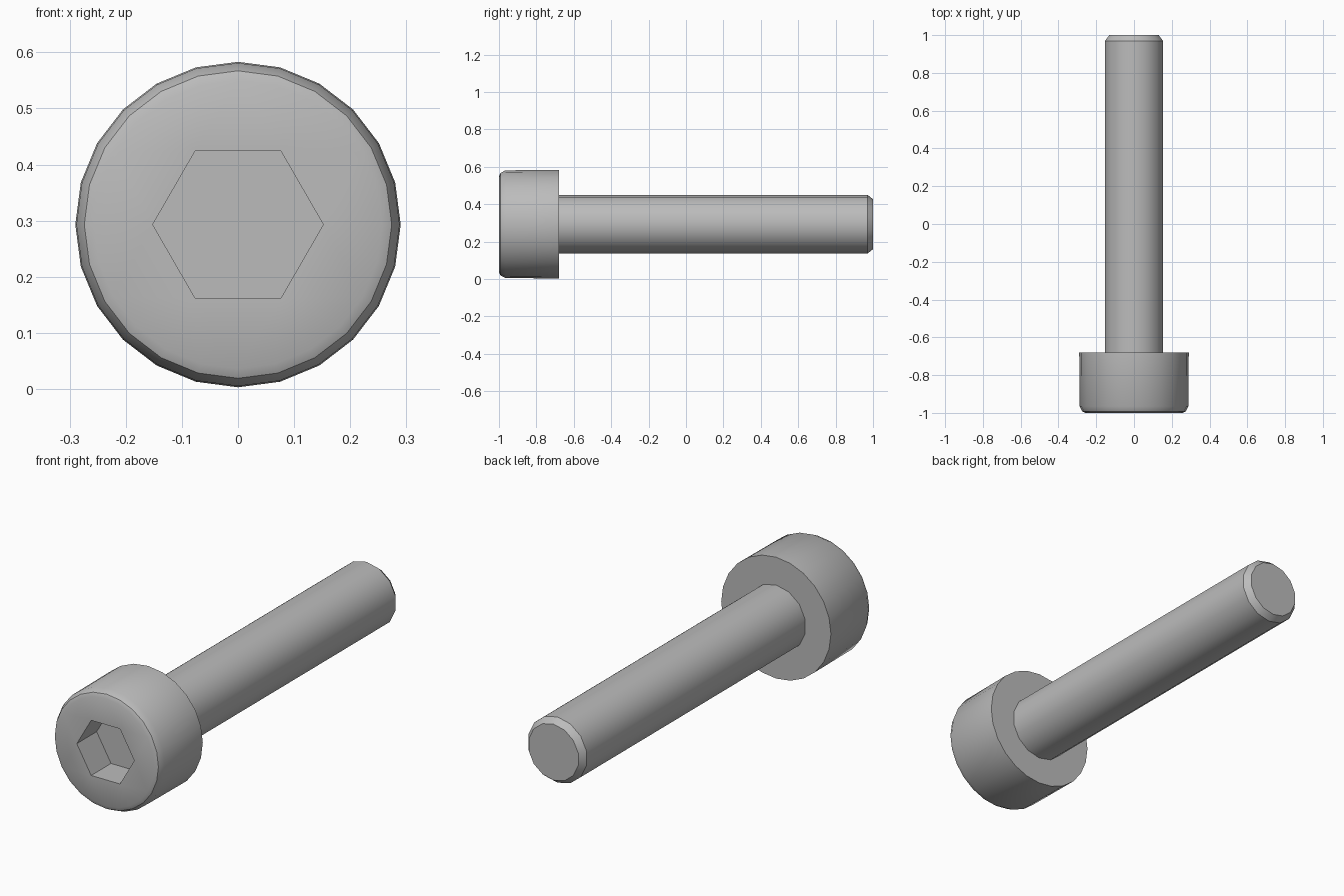
import bpy, bmesh, math

AXIS_Z = 0.293      # height of the screw's axis

cube = bpy.data.objects.get("Cube")
if cube:
    bpy.data.objects.remove(cube, do_unlink=True)

steel = bpy.data.materials.new("grey steel")
steel.use_nodes = True
colour = (0.5, 0.5, 0.5, 1)
steel.diffuse_color = colour
steel.node_tree.nodes["Principled BSDF"].inputs["Base Color"].default_value = colour


def ring(bm, y, radius, sides, turn=0.0):
    """Closed loop of edges around the y axis."""
    angles = [turn + math.tau * i / sides for i in range(sides)]
    verts = [bm.verts.new((radius * math.cos(a), y, radius * math.sin(a))) for a in angles]
    return [bm.edges.new((verts[i - 1], verts[i])) for i in range(sides)]


def cap(bm, loop):
    bmesh.ops.contextual_create(bm, geom=loop)


def bridge(bm, loops):
    for a, b in zip(loops, loops[1:]):
        bmesh.ops.bridge_loops(bm, edges=a + b)


def finish(bm, name):
    bmesh.ops.recalc_face_normals(bm, faces=bm.faces)
    mesh = bpy.data.meshes.new(name)
    bm.to_mesh(mesh)
    bm.free()
    mesh.materials.append(steel)
    obj = bpy.data.objects.new(name, mesh)
    obj.location.z = AXIS_Z
    bpy.context.collection.objects.link(obj)
    bpy.ops.object.select_all(action="DESELECT")
    obj.select_set(True)
    bpy.context.view_layer.objects.active = obj
    bpy.ops.object.shade_smooth_by_angle(angle=math.radians(32))


# Head: hexagonal socket floor, socket wall, front face, rounded rim, side, back
bm = bmesh.new()
socket = [ring(bm, y, 0.152, 6) for y in (-0.85, -1.0)]
body = [ring(bm, y, r, 24) for y, r in
        ((-1.0, 0.257), (-0.992, 0.274), (-0.965, 0.288), (-0.68, 0.29))]
bridge(bm, socket + body)
cap(bm, socket[0])
cap(bm, body[-1])
finish(bm, "socket_head")

# Shank: plain rod with a chamfered tip
bm = bmesh.new()
rod = [ring(bm, y, r, 14, math.pi / 14) for y, r in
       ((-0.69, 0.157), (0.97, 0.157), (1.0, 0.134))]
bridge(bm, rod)
cap(bm, rod[0])
cap(bm, rod[-1])
finish(bm, "shank")
